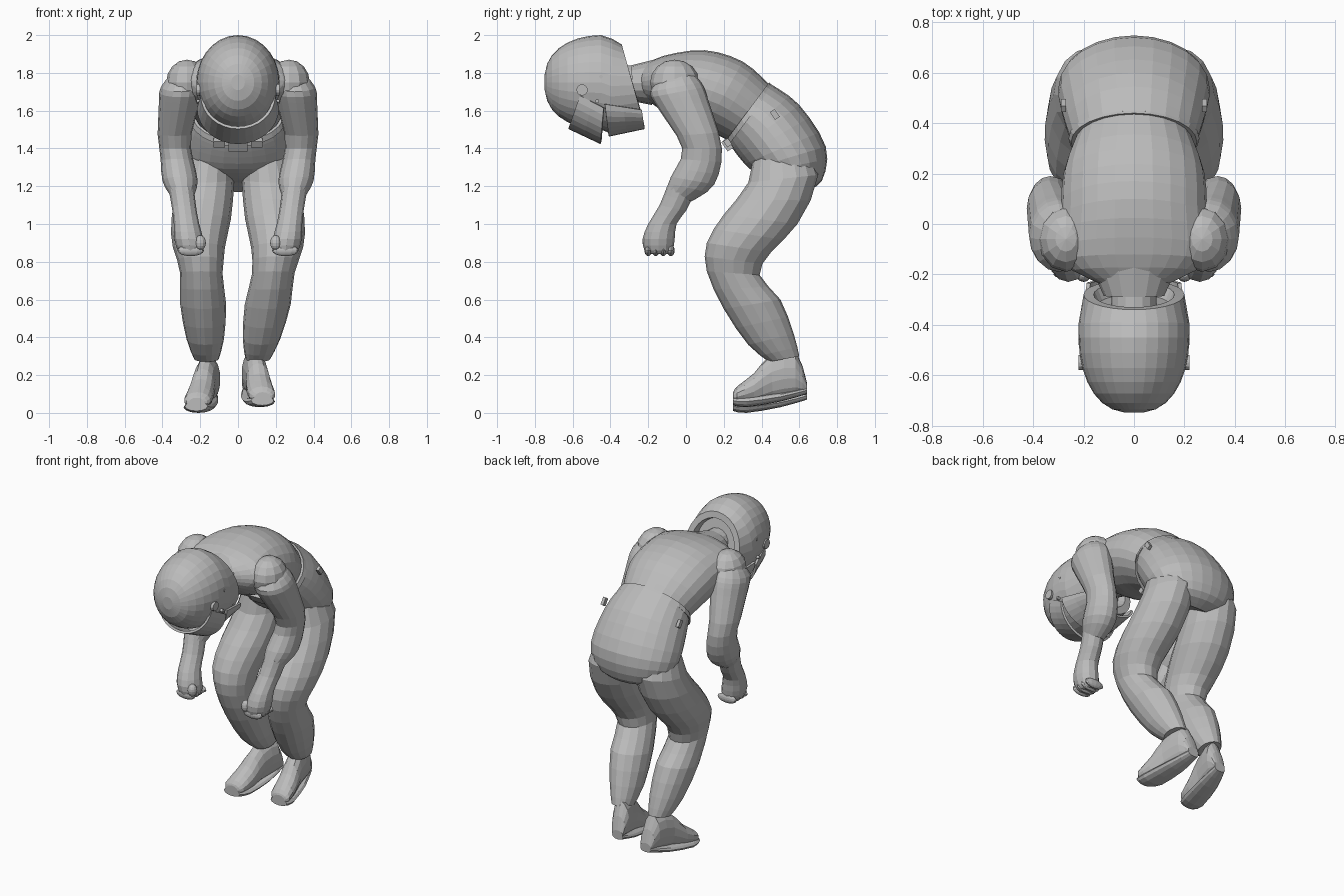
import bpy, bmesh, math
from mathutils import Vector, Matrix

if "Cube" in bpy.data.objects:
    bpy.data.objects.remove(bpy.data.objects["Cube"], do_unlink=True)

# One plain grey for the whole figure
grey = bpy.data.materials.new("plain grey")
grey.use_nodes = True
colour = (.5, .5, .5, 1)
grey.diffuse_color = colour
grey.node_tree.nodes["Principled BSDF"].inputs["Base Color"].default_value = colour


def finish(name, bm):
    """Turn a bmesh into a flat shaded object."""
    bmesh.ops.recalc_face_normals(bm, faces=bm.faces)
    mesh = bpy.data.meshes.new(name)
    bm.to_mesh(mesh)
    bm.free()
    mesh.materials.append(grey)
    obj = bpy.data.objects.new(name, mesh)
    bpy.context.scene.collection.objects.link(obj)
    return obj


def refine(sections, steps):
    """Insert smoothly interpolated sections between the given ones."""
    rows = [Vector(section) for section in sections]
    last = len(rows) - 1
    result = []
    for i in range(last):
        before, start, end, after = rows[max(i - 1, 0)], rows[i], rows[i + 1], rows[min(i + 2, last)]
        leave, arrive = (end - before) / 2, (after - start) / 2
        for k in range(steps):
            t = k / steps
            ease = t * t * (3 - 2 * t)
            result.append(start.lerp(end, ease) + leave * (t * (1 - t) ** 2)
                          - arrive * (t * t * (1 - t)))
    return result + [rows[last]]


def loft(name, sections, sides=16, steps=2, centre=None, ratio=1, half=False):
    """Skin oval sections, each given by its front and back points in the side
    plane and a half width; without a width, the ratio to its depth is used."""
    bm = bmesh.new()
    rings = []
    for section in refine(sections, steps):
        front, back = Vector((0, *section[:2])), Vector((0, *section[2:4]))
        middle, reach = (front + back) / 2, (front - back) / 2
        width = section[4] if len(section) > 4 else ratio * reach.length
        if centre:
            middle.x = centre(middle.y, middle.z)
        ring = []
        for i in range(sides + 1 if half else sides):
            angle = math.pi * (i / sides - .5) if half else math.tau * i / sides
            across = Vector((width * math.sin(angle), 0, 0))
            ring.append(bm.verts.new(middle + reach * math.cos(angle) + across))
        rings.append(ring)
    for ring, following in zip(rings, rings[1:]):
        for i in range(sides):
            j = (i + 1) % len(ring)
            bm.faces.new((ring[i], ring[j], following[j], following[i]))
    if not half:
        bm.faces.new(rings[0])
        bm.faces.new(rings[-1])
    return finish(name, bm)


def ball(name, centre, radii):
    bm = bmesh.new()
    bmesh.ops.create_uvsphere(bm, u_segments=12, v_segments=8, radius=1,
                              matrix=Matrix.LocRotScale(Vector(centre), None, Vector(radii)))
    return finish(name, bm)


def box(name, centre, size):
    """A small block, tilted to lie along the waist."""
    bm = bmesh.new()
    turn = Matrix.Rotation(.6, 3, "X").to_quaternion()
    bmesh.ops.create_cube(bm, size=1, matrix=Matrix.LocRotScale(Vector(centre), turn, Vector(size)))
    return finish(name, bm)


def disc(name, centre, radius):
    """A thin round plate facing sideways."""
    bm = bmesh.new()
    turn = Matrix.Translation(centre) @ Matrix.Rotation(math.pi / 2, 4, "Y")
    bmesh.ops.create_cone(bm, cap_ends=True, segments=12, radius1=radius, radius2=radius,
                          depth=.02, matrix=turn)
    return finish(name, bm)


# Trunk: jacket, trouser seat and belt
loft("jacket", [
    (.23, 1.44, .44, 1.74, .23), (.1, 1.5, .3, 1.86, .28), (-.05, 1.55, .1, 1.92, .29),
    (-.17, 1.63, -.12, 1.89, .29), (-.24, 1.68, -.24, 1.83, .13)], sides=24, steps=3)
loft("trouser_seat", [
    (.23, 1.43, .45, 1.74, .25), (.26, 1.38, .6, 1.63, .28), (.34, 1.29, .74, 1.41, .3),
    (.44, 1.24, .72, 1.23, .24), (.52, 1.22, .62, 1.17, .1)], sides=24, steps=3)
loft("belt", [(.21, 1.44, .44, 1.75, .25), (.22, 1.41, .46, 1.73, .26)], sides=24, steps=1)
box("belt_buckle", (0, .22, 1.42), (.1, .04, .06))

# Neck and collar
loft("neck", [(-.2, 1.66, -.2, 1.84), (-.4, 1.66, -.4, 1.84)], steps=1)
loft("collar", [(-.18, 1.63, -.17, 1.87, .17), (-.28, 1.65, -.29, 1.84, .12)], steps=1)

# Helmet: round dome, straight skirt and sunken neck opening
helmet = []
for k in range(1, 16, 2):
    turn = math.pi / 2 * k / 15
    y, swell = -.45 - .3 * math.cos(turn), math.sin(turn) ** .8
    helmet.append((y, 1.75 - .25 * swell, y, 1.75 + .25 * swell, .22 * swell))
helmet += [(-.4, 1.48, -.39, 1.98, .22), (-.22, 1.52, -.34, 1.95, .2),
           (-.23, 1.57, -.33, 1.91, .16), (-.28, 1.6, -.36, 1.9, .14)]
loft("helmet", helmet, sides=28, steps=1)

# Visor and chin guard: half hoops around the face
visor = loft("visor", [(-.62, 1.51, -.5, 1.85, .19), (-.45, 1.43, -.42, 1.8, .21)], half=True)
chin = loft("chin_guard", [(-.41, 1.47, -.45, 1.8, .21), (-.22, 1.51, -.25, 1.7, .18)], half=True)
for shell in (visor, chin):
    wall = shell.modifiers.new("wall", "SOLIDIFY")
    wall.thickness = .015
    wall.offset = 0

for side, label in ((1, "left_"), (-1, "right_")):

    def arm_x(y, z):
        """Arms bow outwards at the elbow."""
        return side * (.34 - .15 * abs(z - 1.45))

    def lean(z):
        """Both shins lean the same way."""
        return .06 * max(0, .8 - z)

    def leg_x(y, z):
        """Legs spread down to the knee, then close again."""
        return side * (.21 - .12 * abs(z - .9)) - lean(z)

    def foot_x(y, z):
        """Toes turn out."""
        return side * (.22 - .18 * y) - lean(z)

    # Helmet fittings, hip tag and belt pouch
    disc(label + "visor_hinge", (side * .21, -.55, 1.71), .03)
    for y, z in ((-.45, 1.78), (-.47, 1.65)):
        disc(label + "helmet_stud", (side * .21, y, z), .01)
    box(label + "hip_tag", (side * .28, .47, 1.58), (.02, .03, .05))
    box(label + "belt_pouch", (side * .1, .22, 1.43), (.06, .03, .04))

    # Shoulder, sleeve, forearm and closed hand
    ball(label + "shoulder", (side * .27, -.06, 1.75), (.11, .13, .12))
    loft(label + "sleeve", [
        (-.12, 1.79, 0, 1.83), (-.19, 1.7, .08, 1.75), (-.14, 1.6, .12, 1.65),
        (-.02, 1.4, .19, 1.4), (-.08, 1.25, .15, 1.21), (-.11, 1.17, .03, 1.12)],
        steps=3, centre=arm_x, ratio=.8)
    loft(label + "forearm", [
        (-.1, 1.2, .04, 1.15), (-.14, 1.1, 0, 1.07), (-.2, 1, -.05, 1),
        (-.23, .92, -.06, .92), (-.22, .86, -.07, .86), (-.2, .84, -.09, .84)],
        sides=12, centre=arm_x, ratio=.9)
    for finger in range(4):
        ball(label + "finger", (side * .25, .04 * finger - .2, .86), (.07, .02, .03))
    ball(label + "thumb", (side * .2, -.2, .9), (.03, .03, .04))

    # Trouser leg
    loft(label + "trouser_leg", [
        (.36, 1.42, .6, 1.5), (.33, 1.22, .7, 1.26), (.2, 1.05, .59, 1), (.11, .9, .45, .85),
        (.11, .75, .39, .73), (.2, .55, .5, .6), (.33, .36, .57, .42), (.44, .27, .6, .3)],
        centre=leg_x, ratio=.8)

    # Shoe upper and sole, with one foot lifted a little
    shoe = loft(label + "shoe", [
        (.64, .13, .64, .08, .04), (.58, .3, .58, .06, .06), (.45, .28, .46, .04, .06),
        (.36, .18, .36, .02, .07), (.27, .11, .27, .02, .07), (.25, .08, .25, .03, .04)],
        sides=14, centre=foot_x)
    sole = loft(label + "sole", [
        (.64, .11, .64, .07, .04), (.5, .08, .5, .03, .07), (.32, .06, .32, 0, .08),
        (.25, .06, .25, .01, .06)], sides=12, centre=foot_x)
    for part in (shoe, sole):
        part.location.z = .03 if side > 0 else 0
